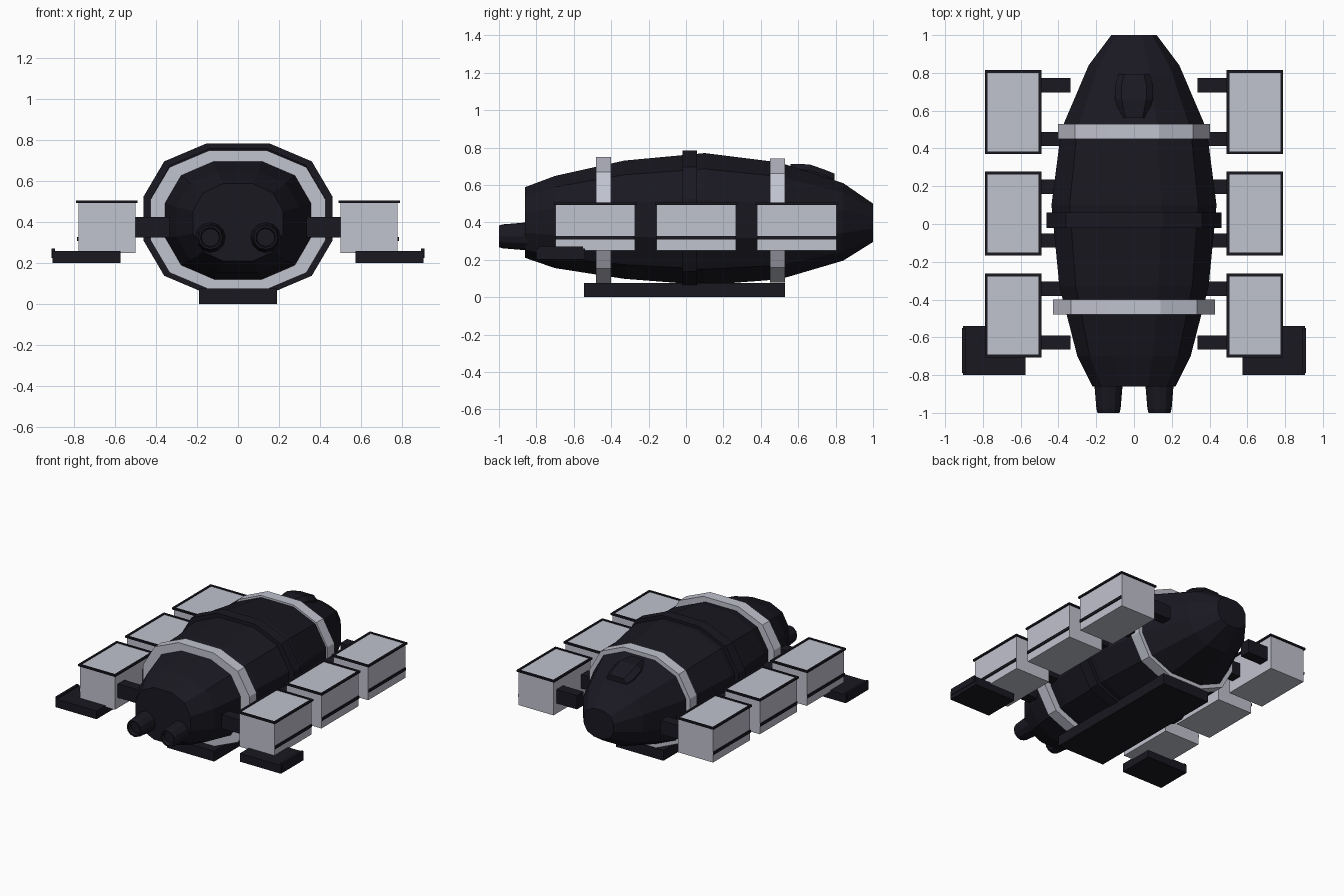
import bpy, bmesh, math
from mathutils import Vector

if "Cube" in bpy.data.objects:
    bpy.data.objects.remove(bpy.data.objects["Cube"])


def material(name, rgb):
    m = bpy.data.materials.new(name)
    m.diffuse_color = (*rgb, 1)
    m.use_nodes = True
    m.node_tree.nodes["Principled BSDF"].inputs["Base Color"].default_value = m.diffuse_color
    return m


DARK = material("dark_plating", (0.010, 0.009, 0.015))
LIGHT = material("pale_panels", (0.53, 0.54, 0.62))


def finish(name, bm, mat):
    bmesh.ops.recalc_face_normals(bm, faces=bm.faces)
    me = bpy.data.meshes.new(name)
    bm.to_mesh(me)
    bm.free()
    me.materials.append(mat)
    ob = bpy.data.objects.new(name, me)
    bpy.context.collection.objects.link(ob)
    return ob


def add_box(bm, x, y, z):
    g = bmesh.ops.create_cube(bm, size=1)
    for v in g["verts"]:
        v.co = Vector(a[0] + (c + 0.5) * (a[1] - a[0]) for a, c in zip((x, y, z), v.co))


def box(name, x, y, z, mat):
    bm = bmesh.new()
    add_box(bm, x, y, z)
    return finish(name, bm, mat)


def loft(name, rings, mat):
    """Skin a list of equal-length closed point rings and cap both ends."""
    bm = bmesh.new()
    rows = [[bm.verts.new(p) for p in r] for r in rings]
    n = len(rows[0])
    for a, b in zip(rows, rows[1:]):
        for i in range(n):
            bm.faces.new((a[i], a[(i + 1) % n], b[(i + 1) % n], b[i]))
    bm.faces.new(rows[0])
    bm.faces.new(rows[-1])
    return finish(name, bm, mat)


# Twelve-sided hull cross-section
Q = [(1, 0.29), (0.78, 0.76), (0.33, 1)]
SECTION = Q + [(-x, z) for x, z in Q[::-1]]
SECTION += [(-x, -z) for x, z in SECTION]


def section(y, w, z0, z1):
    c, h = (z0 + z1) / 2, (z1 - z0) / 2
    return [(u * w, y, c + v * h) for u, v in SECTION]


# Main hull: y, half width, bottom, top
HULL = [(-0.86, 0.22, 0.21, 0.588), (-0.70, 0.30, 0.155, 0.648),
        (-0.33, 0.395, 0.098, 0.73), (0.10, 0.437, 0.065, 0.77),
        (0.50, 0.385, 0.095, 0.72), (0.84, 0.24, 0.195, 0.61),
        (1.00, 0.12, 0.295, 0.50)]
loft("hull", [section(*s) for s in HULL], DARK)

# Bands around the hull
for name, y0, y1, w, z0, z1, mat in (
        ("front_band", -0.48, -0.40, 0.428, 0.072, 0.75, LIGHT),
        ("middle_band", -0.02, 0.06, 0.462, 0.05, 0.785, DARK),
        ("rear_band", 0.45, 0.53, 0.402, 0.078, 0.74, LIGHT)):
    loft(name, [section(y, w, z0, z1) for y in (y0, y1)], mat)

# Raised hatch on top of the far end
hatch = []
for y, w, t in ((0.56, 0.07, 0.712), (0.66, 0.10, 0.71), (0.74, 0.10, 0.682), (0.795, 0.08, 0.66)):
    hatch.append([(-w, y, 0.55), (w, y, 0.55), (w, y, t - 0.03),
                  (w * 0.65, y, t), (-w * 0.65, y, t), (-w, y, t - 0.03)])
loft("hatch", hatch, DARK)

# Keel plate
box("keel_plate", (-0.19, 0.19), (-0.545, 0.53), (0, 0.075), DARK)

for s, side in ((1, "right"), (-1, "left")):
    # Nozzle with shallow recess
    rings = [[(s * 0.135 + r * math.cos(a), y, 0.325 + r * math.sin(a))
              for a in (2 * math.pi * i / 12 for i in range(12))]
             for y, r in ((-0.82, 0.076), (-0.87, 0.073), (-0.98, 0.064),
                          (-1.0, 0.058), (-1.0, 0.048), (-0.97, 0.044))]
    loft(side + "_nozzle", rings, DARK)

    # Landing pad with outer lip
    box(side + "_pad", (s * 0.575, s * 0.905), (-0.80, -0.54), (0.20, 0.26), DARK)
    box(side + "_pad_lip", (s * 0.893, s * 0.91), (-0.79, -0.55), (0.225, 0.272), DARK)

    # Cargo containers with rim, stripe and struts
    for i, y in enumerate((-0.485, 0.055, 0.592)):
        tag = f"{side}_container_{i + 1}"
        box(tag, (s * 0.50, s * 0.78), (y - 0.213, y + 0.213), (0.25, 0.50), LIGHT)
        bm = bmesh.new()
        for x in (0.49, 0.775):
            add_box(bm, (s * x, s * (x + 0.015)), (y - 0.222, y + 0.222), (0.493, 0.506))
        for e in (-0.222, 0.207):
            add_box(bm, (s * 0.505, s * 0.775), (y + e, y + e + 0.015), (0.493, 0.506))
        finish(tag + "_rim", bm, DARK)
        box(tag + "_stripe", (s * 0.775, s * 0.787), (y - 0.212, y + 0.212), (0.307, 0.327), DARK)
        for j, d in enumerate((-0.142, 0.142)):
            box(f"{tag}_strut_{j + 1}", (s * 0.335, s * 0.505),
                (y + d - 0.038, y + d + 0.038), (0.325, 0.425), DARK)
